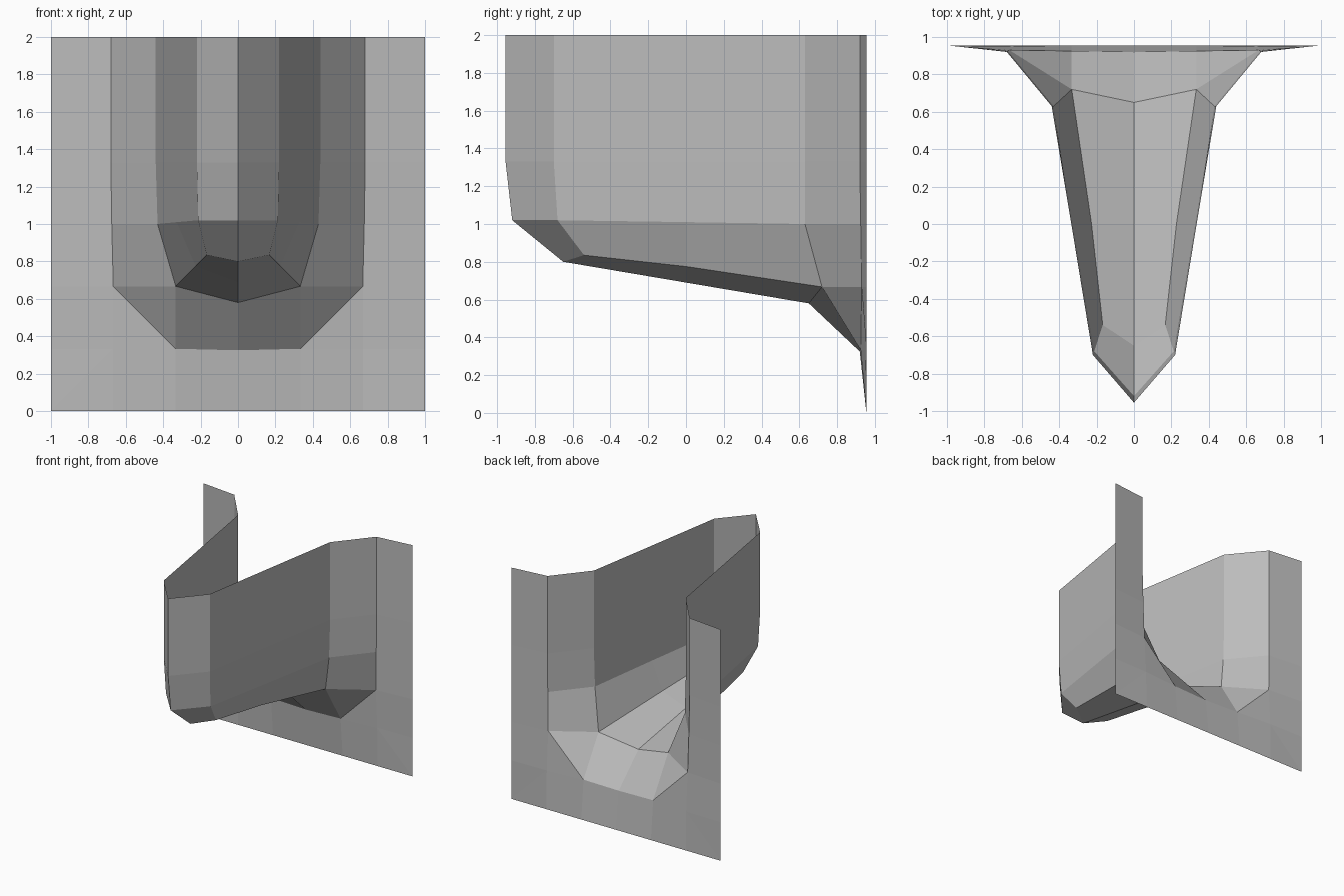
import bpy
import bmesh

cube = bpy.data.objects.get("Cube")
if cube:
    bpy.data.objects.remove(cube)

TOP, BEND = 2.0, 1.33


def contour(x, y, lower):
    """Half a U-shaped contour: straight upper side, then its lower corners."""
    return [(x, y, TOP), (x, y, BEND)] + lower


# Corners shared between neighbouring contours
side = (.667, .93, .667)
foot = (.333, .925, .333)
keel_front = (0, -.65, .80)
back = .955

# Outer border of the back panel, and the flat skirt inside it
border = contour(1, back, [(1, back, z) for z in (1, .667, .333, 0)]
                 + [(x, back, 0) for x in (.667, .333, 0)])
rim_top = [(.675, .925, 1), side]
rim_end = [foot, (0, .92, .325)]
skirt = contour(.68, .92, rim_top + [(.667, .95, .333)] * 3 + rim_end)
rim = contour(.68, .92, rim_top + [side] * 3 + rim_end)

# Contours of the hull, running forward to the stem
root = contour(.44, .63, [(.43, .63, 1)] + [(.333, .72, .667)] * 5 + [(0, .65, .58)])
middle = contour(.335, 0, [(.328, 0, 1.01)] + [(.227, 0, .775)] * 5 + [(0, 0, .69)])
bow = contour(.22, -.70, [(.213, -.68, 1.02)] + [(.167, -.54, .835)] * 5 + [keel_front])
stem = contour(0, -back, [(0, -.92, 1.02)] + [keel_front] * 6)

# Join successive contours, dropping repeated corners
bm = bmesh.new()
verts = {}
contours = [border, skirt, rim, root, middle, bow, stem]
for outer, inner in zip(contours, contours[1:]):
    for i in range(len(outer) - 1):
        corners = dict.fromkeys([inner[i], inner[i + 1], outer[i + 1], outer[i]])
        if len(corners) > 2:
            for p in corners:
                if p not in verts:
                    verts[p] = bm.verts.new(p)
            bm.faces.new([verts[p] for p in corners])

mesh = bpy.data.meshes.new("prow_panel")
bm.to_mesh(mesh)
bm.free()
panel = bpy.data.objects.new("prow_panel", mesh)
bpy.context.collection.objects.link(panel)

# The other half
mirror = panel.modifiers.new("mirror", 'MIRROR')
mirror.use_axis[0] = True
mirror.use_clip = True

# Plain grey
grey = bpy.data.materials.new("plain grey")
grey.use_nodes = True
colour = (.5, .5, .5, 1)
grey.diffuse_color = colour
grey.node_tree.nodes["Principled BSDF"].inputs["Base Color"].default_value = colour
mesh.materials.append(grey)
